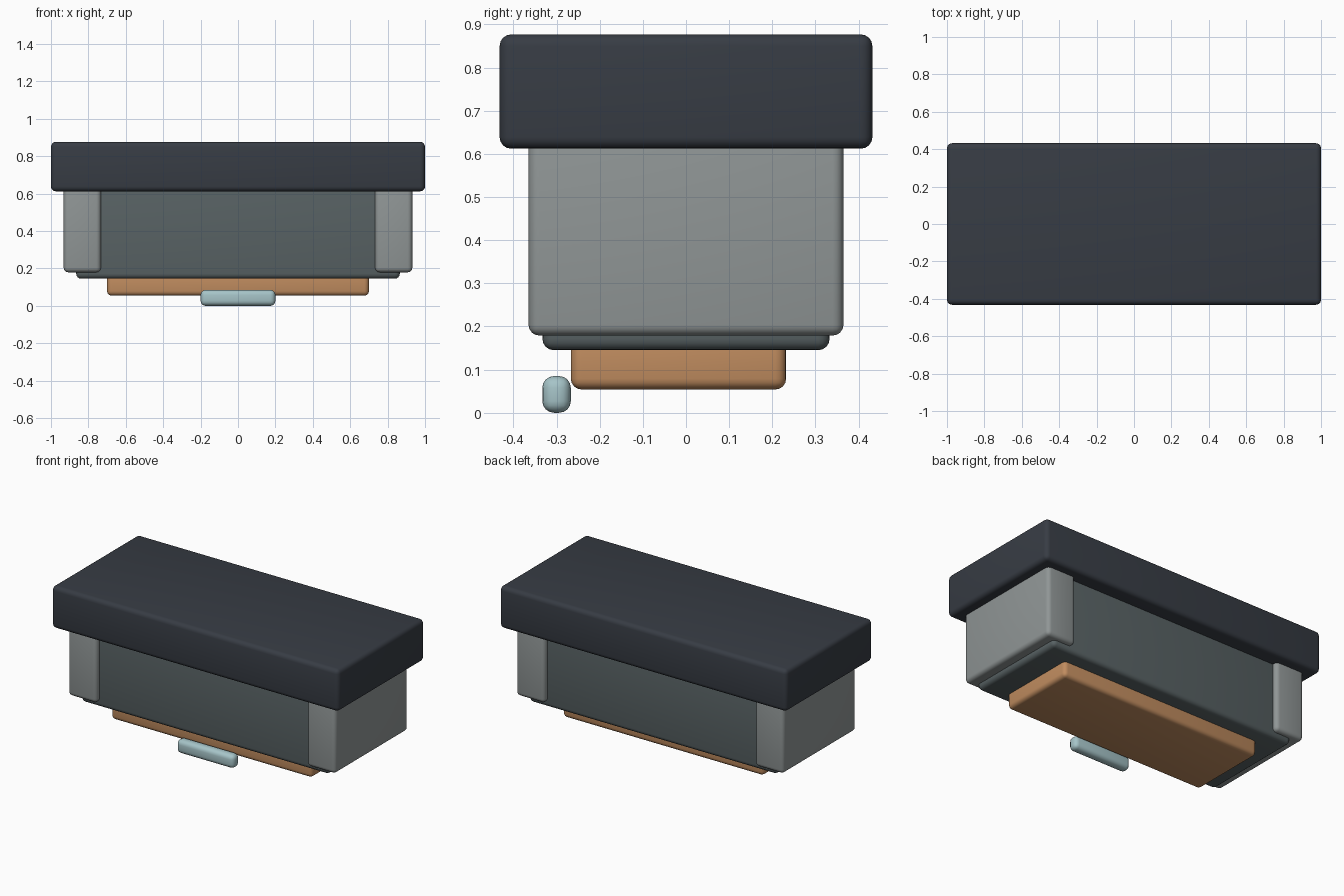
import bpy

if "Cube" in bpy.data.objects:
    bpy.data.objects.remove(bpy.data.objects["Cube"])


def linear(c):
    c /= 255
    return c / 12.92 if c <= 0.04045 else ((c + 0.055) / 1.055) ** 2.4


def material(name, rgb):
    m = bpy.data.materials.new(name)
    m.diffuse_color = (*[linear(c) for c in rgb], 1)
    m.use_nodes = True
    m.node_tree.nodes["Principled BSDF"].inputs["Base Color"].default_value = m.diffuse_color
    return m


def rounded_box(name, low, high, bevel, mat):
    """Box between two corners with softly rounded edges."""
    centre = [(a + b) / 2 for a, b in zip(low, high)]
    bpy.ops.mesh.primitive_cube_add(size=1, location=centre)
    ob = bpy.context.object
    ob.name = name
    ob.scale = [b - a for a, b in zip(low, high)]
    bpy.ops.object.transform_apply(location=False, rotation=False, scale=True)
    mod = ob.modifiers.new("rounded_edges", 'BEVEL')
    mod.width = bevel
    mod.segments = 4
    mod.limit_method = 'ANGLE'
    ob.data.materials.append(mat)
    bpy.ops.object.modifier_apply(modifier=mod.name)
    bpy.ops.object.shade_smooth_by_angle()
    return ob


charcoal = material("charcoal", (55, 60, 68))
slate = material("slate_grey", (88, 98, 100))
grey = material("light_grey", (144, 150, 150))
copper = material("copper", (192, 140, 95))
pale = material("pale_blue", (166, 196, 200))

# Large top slab
rounded_box("top_slab", (-1, -0.432, 0.612), (1, 0.432, 0.877), 0.027, charcoal)

# Main body, reaching up into the slab
rounded_box("body", (-0.865, -0.333, 0.145), (0.865, 0.333, 0.65), 0.027, slate)

# End blocks wrapped around both ends of the body
for side, x0, x1 in (("left", -0.932, -0.733), ("right", 0.733, 0.932)):
    rounded_box(side + "_end_block", (x0, -0.365, 0.179), (x1, 0.365, 0.65), 0.025, grey)

# Plate under the body, set slightly forward
rounded_box("bottom_plate", (-0.7, -0.267, 0.054), (0.7, 0.232, 0.18), 0.025, copper)

# Front grip
rounded_box("front_grip", (-0.2, -0.333, 0), (0.2, -0.267, 0.085), 0.027, pale)
